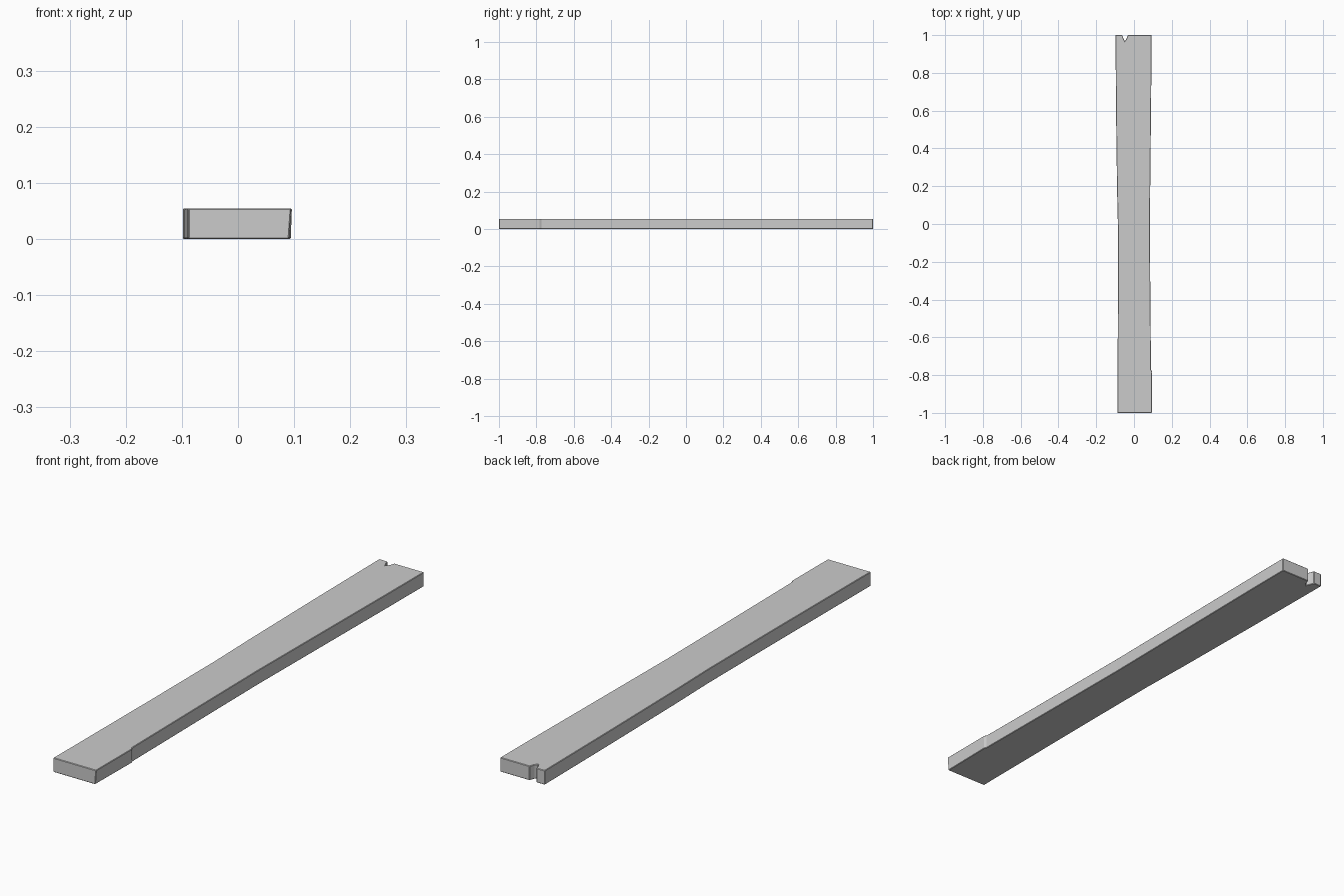
import bpy, bmesh

if "Cube" in bpy.data.objects:
    bpy.data.objects.remove(bpy.data.objects["Cube"])

HEIGHT = 0.055

# Worn plank outline seen from above: right edge, notched back end, left edge
right_edge = [(0.091, -1.0), (0.094, -0.782), (0.090, -0.772), (0.086, -0.3),
              (0.084, 0.0), (0.087, 0.3), (0.092, 0.8), (0.093, 1.0)]
notch = [(-0.033, 1.0), (-0.040, 0.98), (-0.049, 0.968), (-0.057, 0.985), (-0.062, 1.0)]
left_edge = [(-0.098, 1.0), (-0.095, 0.6), (-0.090, 0.2), (-0.085, -0.02),
             (-0.085, -0.4), (-0.088, -1.0)]
outline = right_edge + notch + left_edge

bm = bmesh.new()
bottom = [bm.verts.new((x, y, 0)) for x, y in outline]
top = [bm.verts.new((x, y, HEIGHT)) for x, y in outline]

# Front right corner leans slightly outward at the top
top[0].co.x += 0.004
top[1].co.x += 0.002

n = len(outline)
bm.faces.new(top)
bm.faces.new(bottom[::-1])
for i in range(n):
    j = (i + 1) % n
    bm.faces.new((bottom[i], bottom[j], top[j], top[i]))
bmesh.ops.recalc_face_normals(bm, faces=bm.faces)

mesh = bpy.data.meshes.new("plank")
bm.to_mesh(mesh)
bm.free()
plank = bpy.data.objects.new("plank", mesh)
bpy.context.collection.objects.link(plank)

# Slightly worn edges
bevel = plank.modifiers.new("worn_edges", 'BEVEL')
bevel.width = 0.002
bevel.segments = 1
bevel.limit_method = 'ANGLE'
bevel.angle_limit = 1.2
